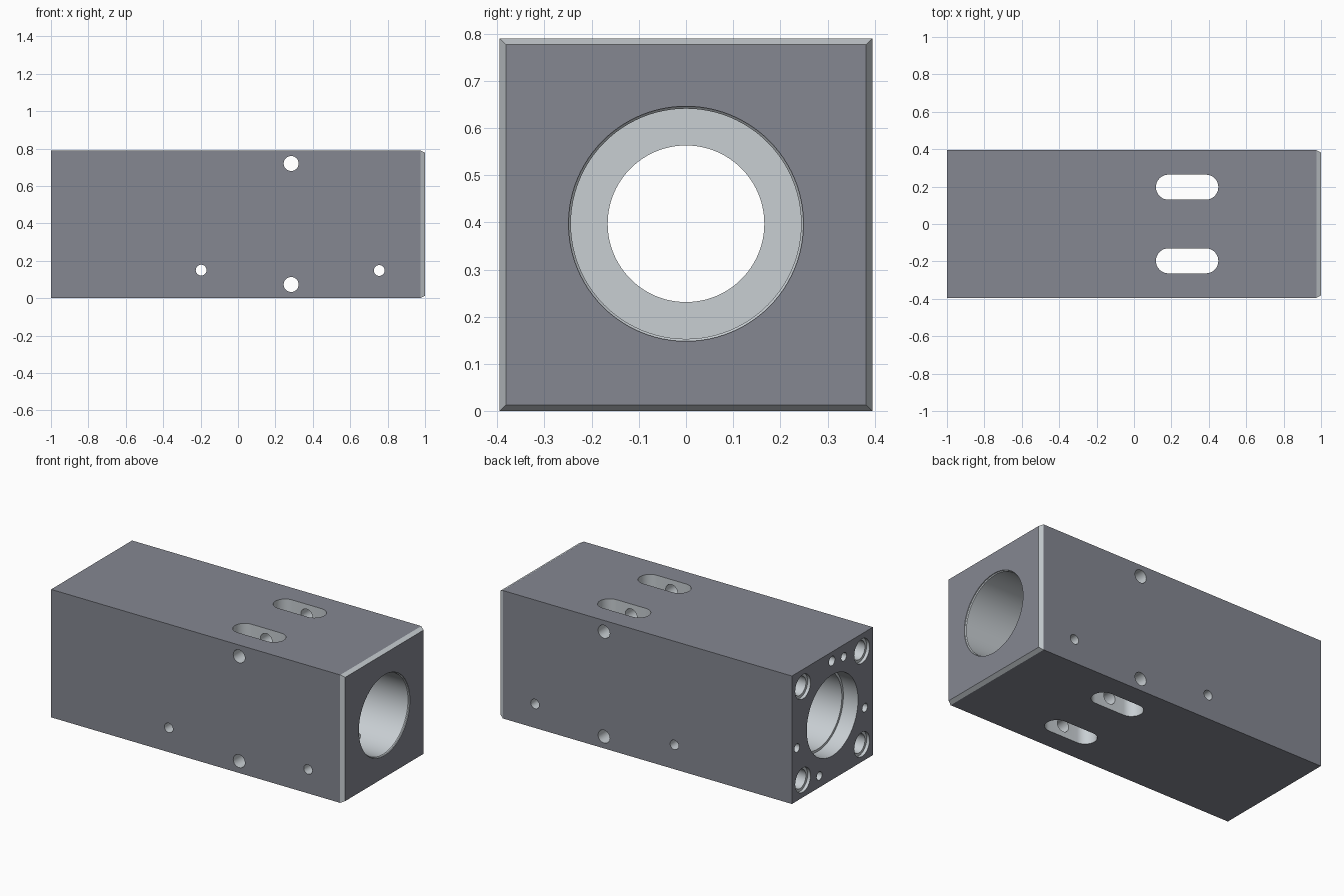
import bpy, bmesh
from math import sin, cos, pi

if "Cube" in bpy.data.objects:
    bpy.data.objects.remove(bpy.data.objects["Cube"])

HY, H = 0.395, 0.79
MID = H / 2


def loft(name, rings):
    """Closed solid skinned through equal-length rings of points."""
    bm = bmesh.new()
    loops = [[bm.verts.new(p) for p in r] for r in rings]
    n = len(loops[0])
    for a, b in zip(loops, loops[1:]):
        for i in range(n):
            j = (i + 1) % n
            bm.faces.new((a[i], a[j], b[j], b[i]))
    bm.faces.new(loops[0])
    bm.faces.new(loops[-1])
    bmesh.ops.recalc_face_normals(bm, faces=bm.faces)
    me = bpy.data.meshes.new(name)
    bm.to_mesh(me)
    bm.free()
    ob = bpy.data.objects.new(name, me)
    bpy.context.collection.objects.link(ob)
    return ob


def turned_x(name, y, z, profile, n=32):
    """Round cutter along x from (x, radius) pairs."""
    return loft(name, [[(x, y + r * cos(2 * pi * i / n), z + r * sin(2 * pi * i / n))
                        for i in range(n)] for x, r in profile])


def cross_hole(x, z, r, n=32):
    """Hole through the full depth along y."""
    return loft("cross_hole_cutter", [[(x + r * cos(2 * pi * i / n), y, z + r * sin(2 * pi * i / n))
                                       for i in range(n)] for y in (-0.5, 0.5)])


def slot(y, x0=0.184, x1=0.384, r=0.067, n=16):
    """Rounded slot through the full height."""
    pts = [(x1 + r * cos(a), y + r * sin(a)) for a in (-pi / 2 + pi * i / n for i in range(n + 1))]
    pts += [(x0 + r * cos(a), y + r * sin(a)) for a in (pi / 2 + pi * i / n for i in range(n + 1))]
    return loft("slot_cutter", [[(px, py, z) for px, py in pts] for z in (-0.1, 0.9)])


def rect(x, c):
    return [(x, -HY + c, c), (x, HY - c, c), (x, HY - c, H - c), (x, -HY + c, H - c)]


def material(name, rgb):
    m = bpy.data.materials.new(name)
    m.diffuse_color = (*rgb, 1)
    m.use_nodes = True
    m.node_tree.nodes["Principled BSDF"].inputs["Base Color"].default_value = m.diffuse_color
    return m


# Square block with a chamfered right end
block = loft("housing_block", [rect(-1, 0), rect(0.975, 0), rect(1, 0.013)])

# Stepped main bore with a narrower middle
cutters = [turned_x("bore_cutter", 0, MID + 0.002, [
    (-1.1, 0.25), (-0.9, 0.25), (-0.9, 0.235), (-0.1, 0.235), (-0.1, 0.166),
    (0.1, 0.166), (0.1, 0.244), (0.99, 0.244), (0.995, 0.249), (1.1, 0.249)], 96)]

# Mounting slots, top to bottom
cutters += [slot(s * 0.197) for s in (-1, 1)]

# Cross holes, front to back
cutters += [cross_hole(x, z, r) for x, z, r in (
    (0.284, 0.073, 0.04), (0.284, 0.72, 0.04), (-0.197, 0.15, 0.029), (0.755, 0.148, 0.029))]

# Counterbored corner holes on the left end
cutters += [turned_x("corner_hole_cutter", sy * 0.288, MID + sz * 0.288,
                     [(-1.1, 0.075), (-0.98, 0.075), (-0.98, 0.058), (-0.7, 0.058)])
            for sy in (-1, 1) for sz in (-1, 1)]

# Small holes around the left bore
cutters += [turned_x("small_hole_cutter", y, z, [(-1.1, r), (-0.85, r)], 24) for y, z, r in (
    (0.005, 0.734, 0.029), (-0.112, 0.715, 0.026), (-0.317, 0.323, 0.026),
    (0.346, 0.327, 0.026), (0.127, 0.071, 0.026))]

# Cut everything out of the block
bpy.context.view_layer.objects.active = block
block.select_set(True)
for c in cutters:
    c.hide_render = True
    m = block.modifiers.new("cut", 'BOOLEAN')
    m.operation = 'DIFFERENCE'
    m.solver = 'EXACT'
    m.object = c
    bpy.ops.object.modifier_apply(modifier=m.name)
for c in cutters:
    bpy.data.objects.remove(c)
bpy.ops.object.shade_smooth_by_angle(angle=0.35)

# Dark outer skin, bright machined bores and chamfers
me = block.data
me.materials.clear()
me.materials.append(material("dark_skin", (0.234, 0.245, 0.286)))
me.materials.append(material("machined_metal", (0.58, 0.62, 0.65)))
for p in me.polygons:
    x, y, z = (me.vertices[p.vertices[0]].co)
    nx, ny, nz = (abs(v) > 0.99 for v in p.normal)
    outer = ((nx and abs(x) > 0.998) or (ny and abs(y) > HY - 0.002)
             or (nz and abs(z - MID) > MID - 0.002))
    p.material_index = 0 if outer else 1
    # Outer faces stay perfectly flat
    if outer:
        p.use_smooth = False
